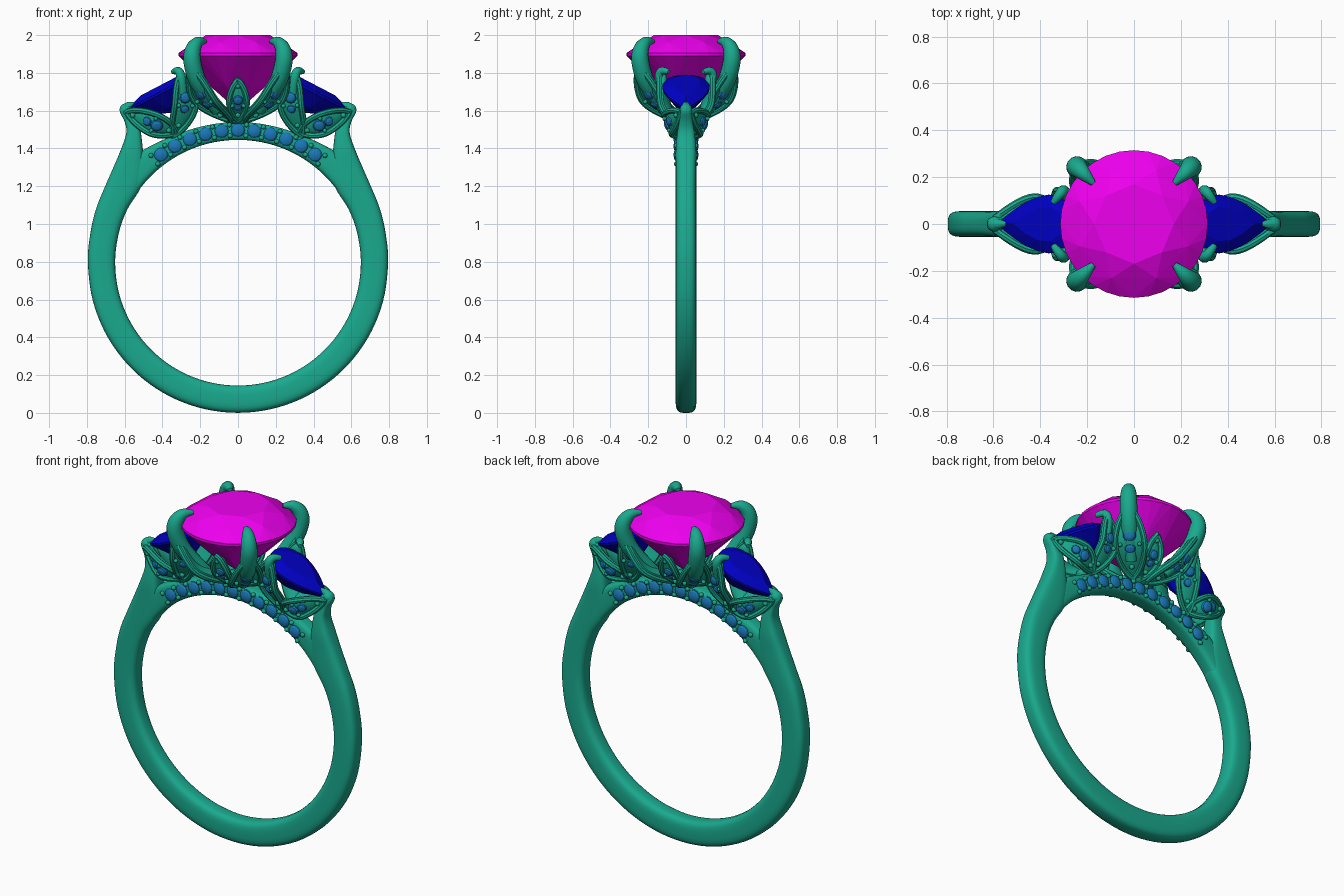
import bpy, bmesh, math
from mathutils import Vector as V, Matrix

if "Cube" in bpy.data.objects:
    bpy.data.objects.remove(bpy.data.objects["Cube"])


def material(name, col):
    m = bpy.data.materials.new(name)
    m.diffuse_color = (*col, 1)
    m.use_nodes = True
    m.node_tree.nodes["Principled BSDF"].inputs["Base Color"].default_value = m.diffuse_color
    return m


METAL = material("metal", (0.01, 0.40, 0.27))
PINK = material("pink_stone", (0.85, 0.0, 0.85))
BLUE = material("blue_stone", (0.0, 0.0, 0.55))
AQUA = material("accent_stone", (0.01, 0.19, 0.48))


def finish(name, bm, mat, angle=40):
    bmesh.ops.recalc_face_normals(bm, faces=bm.faces)
    me = bpy.data.meshes.new(name)
    bm.to_mesh(me)
    bm.free()
    if angle:
        me.shade_smooth()
        me.set_sharp_from_angle(angle=math.radians(angle))
    me.materials.append(mat)
    ob = bpy.data.objects.new(name, me)
    bpy.context.collection.objects.link(ob)


def spline(pts, sub):
    """Smooth curve through points of any dimension."""
    p = [pts[0]] + list(pts) + [pts[-1]]
    out = []
    for i in range(1, len(p) - 2):
        for k in range(sub):
            t = k / sub
            out.append([0.5 * (2 * b + (c - a) * t + (2 * a - 5 * b + 4 * c - d) * t * t
                               + (3 * b - a - 3 * c + d) * t ** 3)
                        for a, b, c, d in zip(*p[i - 1:i + 3])])
    return out + [list(pts[-1])]


def loft(bm, sections, n=12, p=2, closed=False):
    """Skin superellipse sections given as (centre, half axis a, half axis b)."""
    rings = []
    for c, a, b in sections:
        ring = []
        for k in range(n):
            t = 2 * math.pi * (k + 0.5) / n
            u, w = math.cos(t), math.sin(t)
            ring.append(bm.verts.new(c + a * math.copysign(abs(u) ** (2 / p), u)
                                     + b * math.copysign(abs(w) ** (2 / p), w)))
        rings.append(ring)
    for r, s in zip(rings, rings[1:] + rings[:1] if closed else rings[1:]):
        for k in range(n):
            bm.faces.new((r[k], r[k - 1], s[k - 1], s[k]))
    if not closed:
        bm.faces.new(rings[0])
        bm.faces.new(rings[-1])


def tangents(pts, closed=False):
    n = len(pts)
    if closed:
        return [(pts[(i + 1) % n] - pts[i - 1]).normalized() for i in range(n)]
    return [(pts[min(i + 1, n - 1)] - pts[max(i - 1, 0)]).normalized() for i in range(n)]


def tube(bm, pts, radii, ref, closed=False, n=10):
    secs = []
    for p, r, t in zip(pts, radii, tangents(pts, closed)):
        s = t.cross(ref).normalized()
        secs.append((p, s * r, s.cross(t) * r))
    loft(bm, secs, n, 2, closed)


def ball(bm, c, nrm, r, flat=1.0, seg=10):
    m = (Matrix.Translation(c) @ nrm.to_track_quat('Z', 'Y').to_matrix().to_4x4()
         @ Matrix.Diagonal((r, r, r * flat, 1)))
    bmesh.ops.create_uvsphere(bm, u_segments=seg, v_segments=seg // 2 + 1, radius=1, matrix=m)


def leaf(metal, gems, pts, out, width, gem_spec):
    """Marquise leaf with a raised rim, set with small stones and beads."""
    path = [V(p) for p in spline(pts, 9)]
    n = len(path) - 1
    secs, left, right, nrm = [], [], [], []
    for i, (c, t) in enumerate(zip(path, tangents(path))):
        s = t.cross(out).normalized()
        nn = s.cross(t).normalized()
        w = width * max(math.sin(math.pi * i / n), 0.02) ** 0.85
        secs.append((c - nn * 0.012, s * w, nn * min(0.02, w)))
        left.append(c + s * (w - 0.008) + nn * 0.006)
        right.append(c - s * (w - 0.008) + nn * 0.006)
        nrm.append(nn)
    loft(metal, secs)
    rim = left + right[-2:0:-1]
    tube(metal, rim, [0.016] * len(rim), out, True, 8)
    for t, r in gem_spec:
        i = round(t * n)
        ball(gems, path[i] + nrm[i] * 0.006, nrm[i], r, 0.6)
    for t in (0.2, 0.82):
        i = round(t * n)
        ball(metal, path[i] + nrm[i] * 0.01, nrm[i], 0.015, 1, 8)
    mid = round(gem_spec[0][0] * n + gem_spec[-1][0] * n) // 2
    for e in (left, right):
        ball(metal, e[mid].lerp(path[mid], 0.35) + nrm[mid] * 0.008, nrm[mid], 0.012, 1, 8)


CZ, RI = 0.795, 0.65
Y = V((0, 1, 0))

# Shank: inner x,z / outer x,z / half width, from right shoulder tip to the bottom
half = [(.585, 1.635, .605, 1.628, .008), (.555, 1.61, .627, 1.60, .028),
        (.525, 1.55, .60, 1.54, .036), (.512, 1.47, .592, 1.48, .047),
        (.503, 1.39, .622, 1.39, .055), (.495, 1.30, .66, 1.30, .055),
        (.516, 1.19, .708, 1.19, .055), (.585, 1.078, .752, 1.08, .055),
        (.631, .95, .782, .95, .055)]
for k in range(7):
    c, s = math.cos(math.radians(15 * k)), math.sin(math.radians(15 * k))
    half.append((RI * c, CZ - RI * s, CZ * c, CZ - CZ * s, .055))
full = half + [(-a, b, -c, d, w) for a, b, c, d, w in half[-2::-1]]
bm = bmesh.new()
secs = []
for ix, iz, ox, oz, w in spline(full, 5):
    i, o = V((ix, 0, iz)), V((ox, 0, oz))
    secs.append(((i + o) / 2, (o - i) / 2, Y * w))
loft(bm, secs, 24, 3.4)
finish("shank", bm, METAL, 50)

# Arched bridge under the head, with a row of stones on both faces
bm, gems = bmesh.new(), bmesh.new()
secs = []
for k in range(-27, 28):
    a = math.radians(2 * k)
    d = V((math.sin(a), 0, math.cos(a)))
    ro = min(0.745 + 0.035 * abs(2 * k / 40) ** 3, 0.78)
    secs.append((V((0, 0, CZ)) + d * (RI + ro) / 2, d * (ro - RI) / 2, Y * 0.05))
loft(bm, secs, 24, 4)
for sy in (-1, 1):
    for k in range(-5, 6):
        a = math.radians(7.1 * k)
        ball(gems, V((math.sin(a) * .702, sy * .047, CZ + math.cos(a) * .702)), Y * sy, .038, .5, 12)
    for k in range(-6, 6):
        a = math.radians(7.1 * (k + 0.5))
        for r in (.673, .731):
            ball(bm, V((math.sin(a) * r, sy * .05, CZ + math.cos(a) * r)), Y * sy, .014, 1, 8)
finish("bridge", bm, METAL)
finish("bridge_stones", gems, AQUA, 20)


def hull(name, pts, mat):
    b = bmesh.new()
    for p in pts:
        b.verts.new(p)
    bmesh.ops.convex_hull(b, input=b.verts)
    bmesh.ops.dissolve_limit(b, angle_limit=0.01, verts=b.verts, edges=b.edges)
    finish(name, b, mat, 0)


def ring(n, r, z, off=0):
    return [V((r * math.cos(2 * math.pi * (k + off) / n), r * math.sin(2 * math.pi * (k + off) / n), z))
            for k in range(n)]


# Round brilliant centre stone
hull("centre_stone", ring(8, .17, 2.0) + ring(8, .25, 1.962, .5) + ring(32, .315, 1.905)
     + ring(32, .315, 1.89) + ring(8, .16, 1.73, .5) + [V((0, 0, 1.6))], PINK)

# Pear side stones, tilted down toward the shoulders
for sx, side in ((1, "right"), (-1, "left")):
    tip, axis, up = V((.582, 0, 1.605)), V((-.345, 0, .18)), V((.46, 0, .887))
    outline = []
    for k in range(24):
        a = 2 * math.pi * k / 24
        outline.append(tip + axis * (1 - math.cos(a)) / 2
                       + Y * .163 * math.sin(a) * abs(math.sin(a / 2)))
    mid = tip + axis * 0.62
    pts = [q + up * h for q in outline for h in (-.006, .006)]
    pts += [mid.lerp(q, 0.6) + up * 0.036 for q in outline[::2]]
    pts += [mid.lerp(q, 0.55) - up * 0.085 for q in outline[1::3]]
    pts.append(mid - up * 0.14)
    hull("side_stone_" + side, [V((p.x * sx, p.y, p.z)) for p in pts], BLUE)

# Central head: four leaf-faced claws, small front and back leaves, base knob
bm, gems = bmesh.new(), bmesh.new()
claw = spline([(.16, 1.60, .03), (.29, 1.74, .045), (.34, 1.85, .047), (.338, 1.92, .042),
               (.30, 1.962, .03), (.245, 1.968, .012)], 5)
for sx in (-1, 1):
    for sy in (-1, 1):
        d = V((sx, sy, 0)).normalized()
        tube(bm, [d * r + V((0, 0, z)) for r, z, w in claw], [w for r, z, w in claw],
             V((-d.y, d.x, 0)), n=14)
        leaf(bm, gems, [d * r + V((0, 0, z)) for r, z in ((.05, 1.55), (.245, 1.655), (.345, 1.83))],
             d + V((0, 0, -.6)), .088, ((.42, .03), (.62, .036)))
for sy in (-1, 1):
    leaf(bm, gems, [(0, sy * .05, 1.55), (0, sy * .15, 1.645), (0, sy * .19, 1.765)],
         V((0, sy, -.5)), .056, ((.38, .022), (.58, .028)))
ball(bm, V((0, 0, 1.56)), V((0, 0, 1)), .08, .5, 16)
finish("centre_head", bm, METAL)
finish("centre_head_stones", gems, AQUA, 20)

# Side heads: an upright leaf, a low leaf and a claw on each face of each pear
bm, gems = bmesh.new(), bmesh.new()
for sx in (-1, 1):
    for sy in (-1, 1):
        def P(x, y, z):
            return V((sx * x, sy * y, z))
        leaf(bm, gems, [P(.345, .03, 1.465), P(.28, .115, 1.63), P(.305, .135, 1.80)],
             P(-.25, 1, -.35), .066, ((.42, .024), (.6, .032)))
        leaf(bm, gems, [P(.325, .035, 1.485), P(.445, .09, 1.53), P(.59, .02, 1.595)],
             P(.1, 1, -.35), .064, ((.42, .034), (.62, .026)))
        c = spline([P(.29, .115, 1.68), P(.30, .14, 1.77), P(.315, .13, 1.81), P(.345, .09, 1.805)], 4)
        n = len(c) - 1
        tube(bm, [V(p) for p in c], [.026 - .014 * (i / n) ** 3 for i in range(n + 1)], P(1, .1, 0))
    ball(bm, V((sx * .595, 0, 1.605)), V((0, 0, 1)), .033, 1, 14)
    tube(bm, [V((sx * .60, 0, 1.61)), V((sx * .575, 0, 1.628)), V((sx * .545, 0, 1.64))],
         [.026, .022, .008], Y)
    ball(bm, V((sx * .345, 0, 1.475)), V((0, 0, 1)), .05, .7, 14)
finish("side_heads", bm, METAL)
finish("side_head_stones", gems, AQUA, 20)
